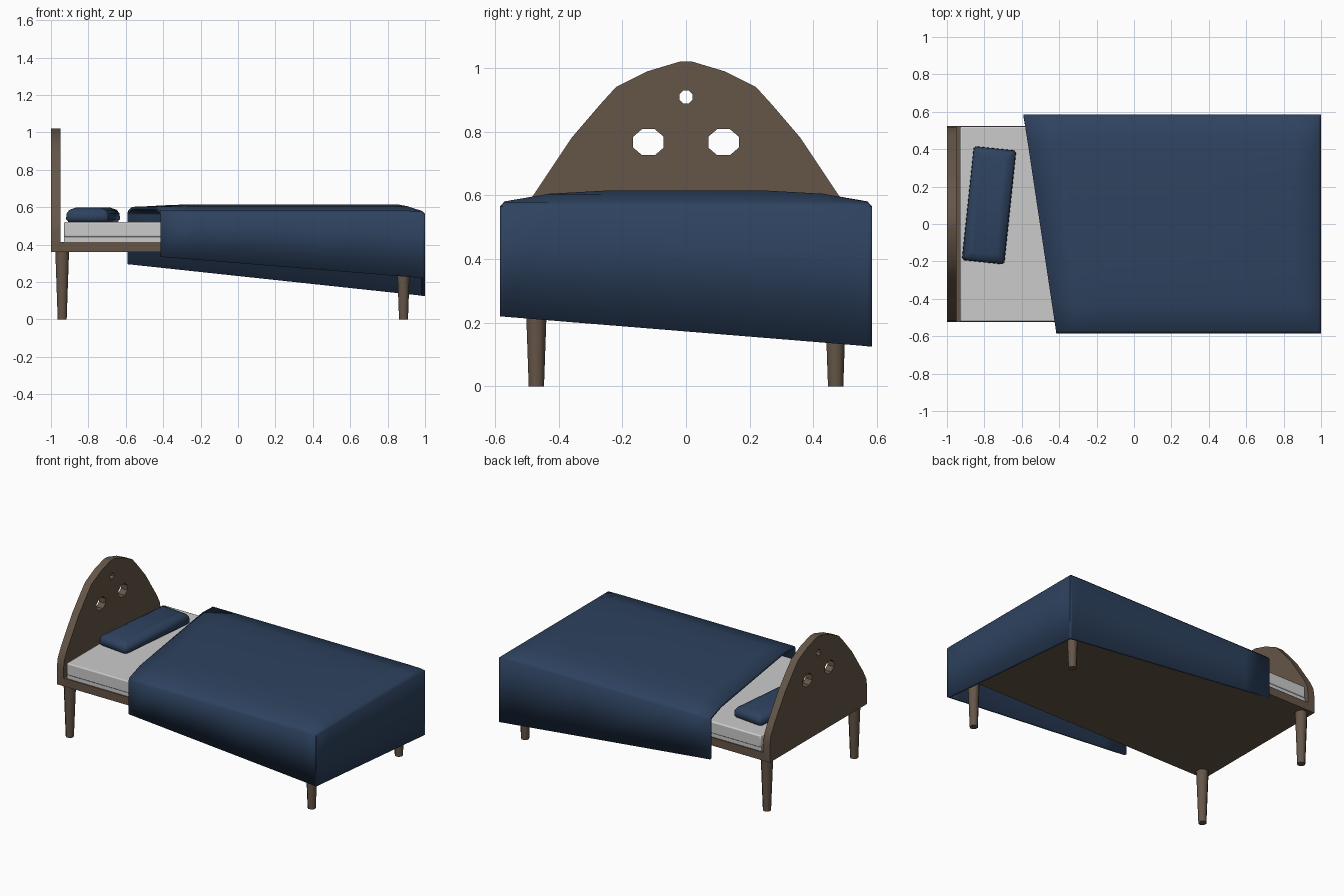
import bpy, bmesh, math
from mathutils import Matrix

if "Cube" in bpy.data.objects:
    bpy.data.objects.remove(bpy.data.objects["Cube"])


def material(name, rgb):
    m = bpy.data.materials.new(name)
    m.diffuse_color = (*rgb, 1)
    m.use_nodes = True
    m.node_tree.nodes["Principled BSDF"].inputs["Base Color"].default_value = m.diffuse_color
    return m


WOOD = material("dark_wood", (0.13, 0.092, 0.065))
CLOTH = material("navy_cloth", (0.027, 0.055, 0.115))


def finish(ob, mat=None, smooth=None):
    bpy.ops.object.select_all(action='DESELECT')
    ob.select_set(True)
    bpy.context.view_layer.objects.active = ob
    if ob.type == 'CURVE':
        bpy.ops.object.convert(target='MESH')
        ob = bpy.context.object
    if mat:
        ob.data.materials.append(mat)
    if smooth:
        bpy.ops.object.shade_smooth_by_angle(angle=math.radians(smooth))
    return ob


def from_bmesh(name, bm, mat=None, smooth=None):
    me = bpy.data.meshes.new(name)
    bm.to_mesh(me)
    bm.free()
    ob = bpy.data.objects.new(name, me)
    bpy.context.collection.objects.link(ob)
    return finish(ob, mat, smooth)


def box(name, lo, hi, mat=None, bevel=0):
    bm = bmesh.new()
    size = [b - a for a, b in zip(lo, hi)]
    mid = [(a + b) / 2 for a, b in zip(lo, hi)]
    bmesh.ops.create_cube(bm, size=1, matrix=Matrix.Translation(mid) @ Matrix.Diagonal((*size, 1)))
    ob = from_bmesh(name, bm, mat)
    if bevel:
        mod = ob.modifiers.new("bevel", 'BEVEL')
        mod.width = bevel
        mod.segments = 2
        finish(ob, None, 50)
    return ob


# Bed frame and mattress
box("bed_frame", (-0.97, -0.525, 0.36), (0.945, 0.525, 0.415), WOOD)
box("mattress_base", (-0.93, -0.517, 0.41), (0.935, 0.517, 0.445))
box("mattress", (-0.93, -0.522, 0.44), (0.94, 0.522, 0.522), None, 0.008)

# Tapered legs
for end, x in (("head", -0.94), ("foot", 0.885)):
    for side, y in (("front", -0.47), ("back", 0.47)):
        bm = bmesh.new()
        bmesh.ops.create_cone(bm, cap_ends=True, segments=8, radius1=0.026, radius2=0.04, depth=0.37,
                              matrix=Matrix.Translation((x, y, 0.185)) @ Matrix.Rotation(math.pi / 8, 4, 'Z'))
        from_bmesh(f"{end}_{side}_leg", bm, WOOD, 50)

# Arched headboard with three octagonal holes, as a filled flat curve
half = [(0.525, 0.36), (0.525, 0.47), (0.515, 0.535), (0.48, 0.6), (0.36, 0.78),
        (0.27, 0.885), (0.22, 0.94), (0.12, 0.99), (0.02, 1.02)]
outline = half + [(-y, z) for y, z in reversed(half)]


def octagon(cy, cz, ry, rz):
    k = 1 / math.cos(math.pi / 8)
    return [(cy + k * ry * math.cos((i + 0.5) * math.pi / 4),
             cz + k * rz * math.sin((i + 0.5) * math.pi / 4)) for i in range(8)]


cu = bpy.data.curves.new("headboard", 'CURVE')
cu.dimensions = '2D'
cu.fill_mode = 'BOTH'
cu.extrude = 0.025
for pts in (outline, octagon(-0.118, 0.767, 0.048, 0.041), octagon(0.118, 0.767, 0.048, 0.041),
            octagon(0, 0.909, 0.021, 0.021)):
    sp = cu.splines.new('POLY')
    sp.points.add(len(pts) - 1)
    for p, (y, z) in zip(sp.points, pts):
        p.co = (y, z, 0, 1)
    sp.use_cyclic_u = True
board = bpy.data.objects.new("headboard", cu)
board.rotation_euler = (math.pi / 2, 0, math.pi / 2)
board.location.x = -0.975
bpy.context.collection.objects.link(board)
finish(board, WOOD, 35)

# Pillow: slab with soft edges and a smaller top, turned slightly
bm = bmesh.new()
rings = []
for z, inset in ((0.52, 0.012), (0.535, 0), (0.565, 0.002), (0.585, 0.015), (0.597, 0.045)):
    hx, hy, c = 0.114 - inset, 0.306 - inset, 0.012
    corner = [(hx, hy - c), (hx - c, hy), (c - hx, hy), (-hx, hy - c)]
    rings.append([bm.verts.new((x, y, z)) for x, y in corner + [(-x, -y) for x, y in corner]])
for a, b in zip(rings, rings[1:]):
    for i in range(8):
        j = (i + 1) % 8
        bm.faces.new((a[i], a[j], b[j], b[i]))
bm.faces.new(rings[-1])
bm.faces.new(rings[0][::-1])
pillow = from_bmesh("pillow", bm, CLOTH, 60)
pillow.location = (-0.775, 0.1, 0)
pillow.rotation_euler.z = math.radians(-6)
pillow.data.transform(Matrix.Identity(4))

# Blanket: crowned top sheet with a slanted head edge, then walls dropped to a tilted hem
across = [(0, 0), (0.25, 0), (0.43, 0.01), (0.57, 0.034), (0.585, 0.05)]
across = [(-y, d) for y, d in across[:0:-1]] + across
along = [(0, 0.013), (0.12, 0.003), (0.2, 0), (0.6, 0), (0.9, 0), (0.935, 0.01), (0.99, 0.036), (1, 0.05)]
bm = bmesh.new()
grid = []
for t, dx in along:
    row = []
    for y, dy in across:
        x0 = -0.503 - 0.15 * y
        row.append(bm.verts.new((x0 + (1 - x0) * t, y, 0.615 - max(dx, dy))))
    grid.append(row)
for a, b in zip(grid, grid[1:]):
    for i in range(len(across) - 1):
        bm.faces.new((a[i], b[i], b[i + 1], a[i + 1]))
head = set(grid[0])
rim = [e for e in bm.edges if e.is_boundary and not set(e.verts) <= head]
hem = bmesh.ops.extrude_edge_only(bm, edges=rim)["geom"]
for v in hem:
    if isinstance(v, bmesh.types.BMVert):
        x, y = v.co.x, v.co.y
        k = (y + 0.585) / 1.17
        front, back = 0.22 + 0.081 * (1 - x), 0.125 + 0.107 * (1 - x)
        v.co.z = front + (back - front) * k
bmesh.ops.recalc_face_normals(bm, faces=bm.faces[:])
bm.normal_update()
if max(bm.faces, key=lambda f: f.calc_center_median().z).normal.z < 0:
    bmesh.ops.reverse_faces(bm, faces=bm.faces[:])
blanket = from_bmesh("blanket", bm, CLOTH, 60)
mod = blanket.modifiers.new("thickness", 'SOLIDIFY')
mod.thickness = 0.018
mod.offset = -1
